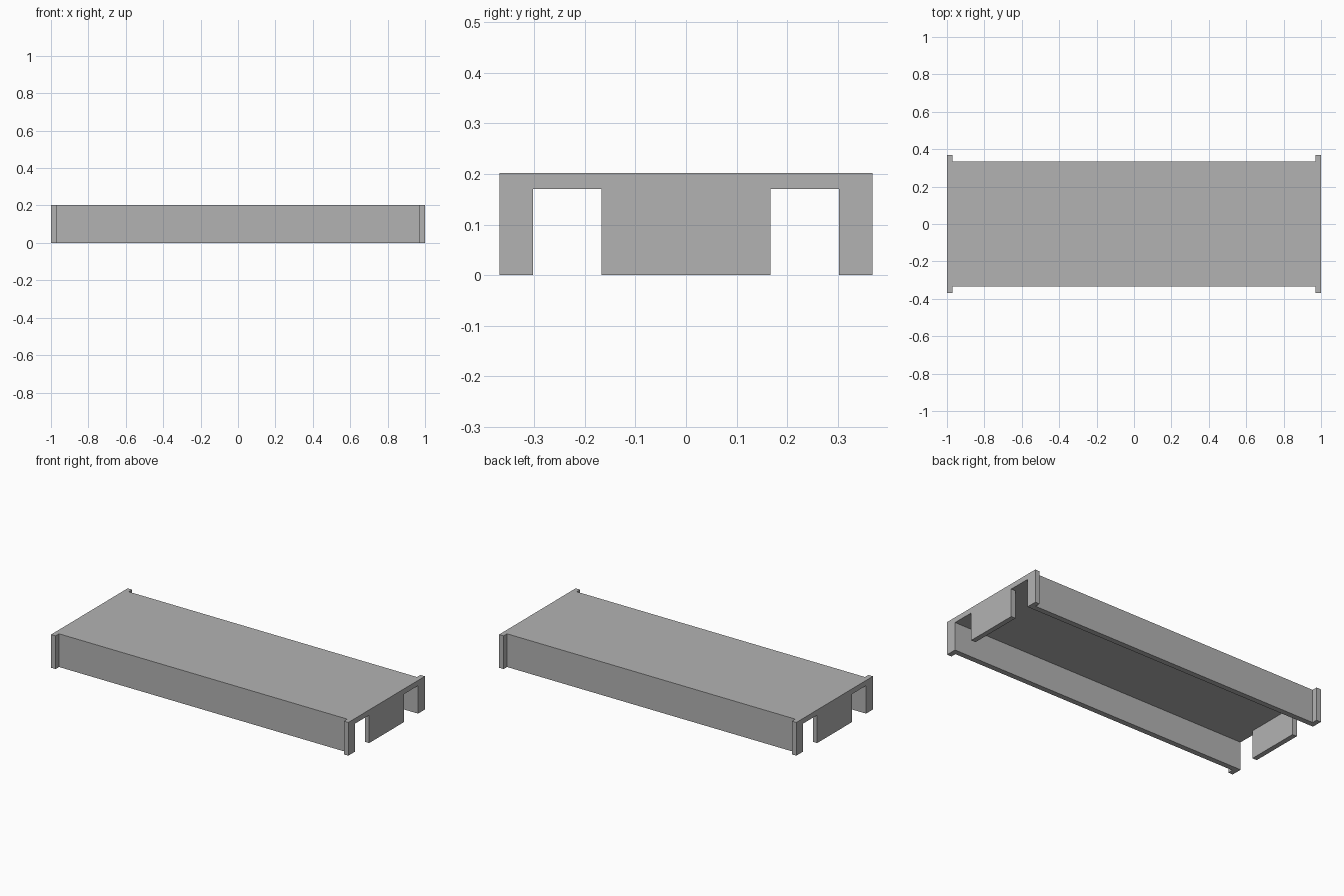
import bpy
import bmesh
import math

cube = bpy.data.objects.get("Cube")
if cube:
    bpy.data.objects.remove(cube, do_unlink=True)

HEIGHT, UNDERSIDE = 0.202, 0.17
WALL_IN, WALL_OUT = 0.302, 0.335
POST_OUT, TAB = 0.368, 0.167
END_IN = 0.97

grey = bpy.data.materials.new("plain grey")
grey.use_nodes = True
grey.diffuse_color = (0.45, 0.45, 0.45, 1)
grey.node_tree.nodes["Principled BSDF"].inputs["Base Color"].default_value = (0.45, 0.45, 0.45, 1)


def extrude_profile(name, half, x0, x1):
    """Mirror a half profile of (y, z) points and extrude it along x."""
    points = half + [(-y, z) for y, z in reversed(half)]
    bm = bmesh.new()
    face = bm.faces.new([bm.verts.new((x0, y, z)) for y, z in points])
    moved = bmesh.ops.extrude_face_region(bm, geom=[face])["geom"]
    verts = [v for v in moved if isinstance(v, bmesh.types.BMVert)]
    bmesh.ops.translate(bm, verts=verts, vec=(x1 - x0, 0, 0))
    bmesh.ops.recalc_face_normals(bm, faces=bm.faces)
    mesh = bpy.data.meshes.new(name)
    bm.to_mesh(mesh)
    bm.free()
    mesh.materials.append(grey)
    obj = bpy.data.objects.new(name, mesh)
    bpy.context.collection.objects.link(obj)
    return obj


# Deck with a long wall hanging down each side
deck = extrude_profile("deck", [
    (WALL_OUT, HEIGHT), (WALL_OUT, 0), (WALL_IN, 0), (WALL_IN, UNDERSIDE),
], -0.985, 0.985)

# End panels: two corner posts and a wide central tab
end_profile = [
    (POST_OUT, HEIGHT), (POST_OUT, 0), (WALL_IN, 0), (WALL_IN, UNDERSIDE),
    (TAB, UNDERSIDE), (TAB, 0),
]
ends = [extrude_profile("left_end", end_profile, END_IN, 1),
        extrude_profile("right_end", end_profile, -1, -END_IN)]

# Fuse the ends into the deck and clean up the flat surfaces
for end in ends:
    union = deck.modifiers.new("join " + end.name, "BOOLEAN")
    union.operation = "UNION"
    union.solver = "EXACT"
    union.object = end
clean = deck.modifiers.new("flat faces", "DECIMATE")
clean.decimate_type = "DISSOLVE"
clean.angle_limit = math.radians(1)

bpy.context.view_layer.objects.active = deck
deck.select_set(True)
for name in [m.name for m in deck.modifiers]:
    bpy.ops.object.modifier_apply(modifier=name)
for end in ends:
    bpy.data.objects.remove(end, do_unlink=True)
